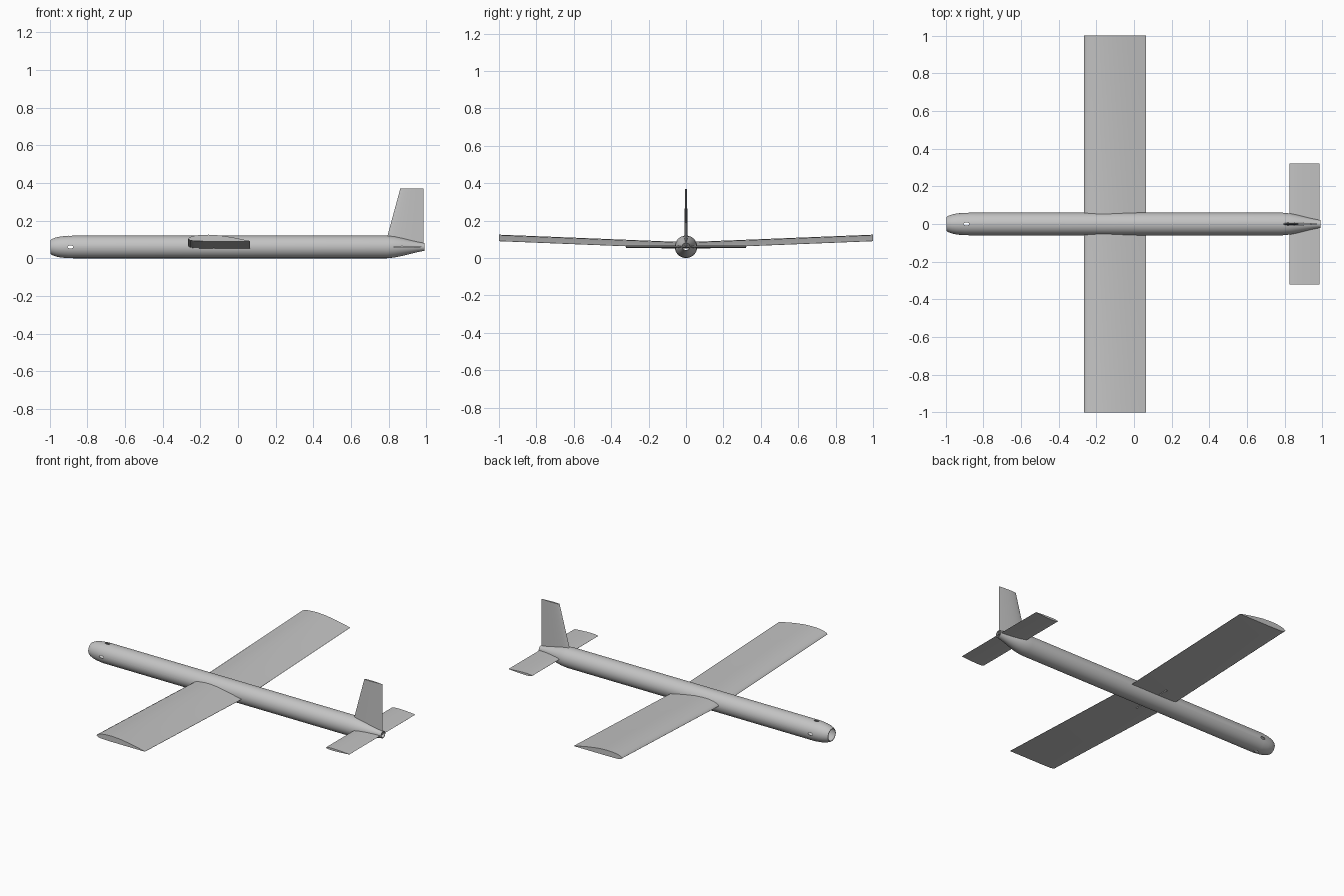
import bpy, bmesh
from math import cos, sin, pi, radians
from mathutils import Matrix

cube = bpy.data.objects.get("Cube")
if cube:
    bpy.data.objects.remove(cube, do_unlink=True)

grey = bpy.data.materials.new("light_grey")
grey.use_nodes = True
colour = (0.55, 0.55, 0.55, 1)
grey.diffuse_color = colour
grey.node_tree.nodes["Principled BSDF"].inputs["Base Color"].default_value = colour

AXIS_Z = 0.06   # height of the fuselage centreline


def finish(name, bm):
    bmesh.ops.recalc_face_normals(bm, faces=bm.faces)
    mesh = bpy.data.meshes.new(name)
    bm.to_mesh(mesh)
    bm.free()
    mesh.materials.append(grey)
    obj = bpy.data.objects.new(name, mesh)
    bpy.context.collection.objects.link(obj)
    return obj


def smooth(obj):
    bpy.ops.object.select_all(action='DESELECT')
    obj.select_set(True)
    bpy.context.view_layer.objects.active = obj
    bpy.ops.object.shade_smooth_by_angle(angle=radians(30))


def loft(name, loops, capped=True):
    """Skin closed loops; capped ends, or joined last to first."""
    bm = bmesh.new()
    rings = [[bm.verts.new(p) for p in loop] for loop in loops]
    pairs = list(zip(rings, rings[1:]))
    if capped:
        bm.faces.new(rings[0])
        bm.faces.new(rings[-1])
    else:
        pairs.append((rings[-1], rings[0]))
    for a, b in pairs:
        n = len(a)
        for i in range(n):
            j = (i + 1) % n
            bm.faces.new((a[i], a[j], b[j], b[i]))
    return finish(name, bm)


def symmetric_section(thickness, steps=14):
    """Streamlined section as (chord fraction, offset) pairs."""
    xs = [(1 - cos(pi * i / steps)) / 2 for i in range(steps + 1)]

    def half(x):
        return thickness * 5 * (0.2969 * x ** 0.5 - 0.126 * x - 0.3516 * x ** 2
                                + 0.2843 * x ** 3 - 0.1015 * x ** 4)
    return [(x, half(x)) for x in xs] + [(x, -half(x)) for x in xs[-1:0:-1]]


# Fuselage: hollow tube with rounded nose and tapered tail
outer = [(-0.995, 0.038), (-0.985, 0.044), (-0.965, 0.051), (-0.94, 0.056),
         (-0.90, 0.06), (0.79, 0.06), (0.83, 0.056), (0.87, 0.048),
         (0.91, 0.038), (0.95, 0.028), (0.975, 0.023), (0.99, 0.021)]
inner = [(x, r - 0.004) for x, r in reversed(outer)]
SIDES = 64
fuselage = loft("fuselage", [
    [(x, r * cos(2 * pi * i / SIDES), AXIS_Z + r * sin(2 * pi * i / SIDES))
     for i in range(SIDES)] for x, r in outer + inner], capped=False)

# Oval vent holes through the nose, sideways and vertically
cutters = []
for angle, axis in ((0, 'X'), (pi / 2, 'X')):
    bm = bmesh.new()
    bmesh.ops.create_cone(bm, cap_ends=True, segments=24, radius1=0.008,
                          radius2=0.008, depth=0.3)
    bmesh.ops.transform(bm, verts=bm.verts, matrix=(
        Matrix.Translation((-0.89, 0, AXIS_Z)) @ Matrix.Rotation(angle, 4, axis)
        @ Matrix.Diagonal((1.9, 1, 1, 1))))
    cutter = finish("vent_cutter", bm)
    cutter.hide_render = True
    cutters.append(cutter)
    mod = fuselage.modifiers.new("vent", 'BOOLEAN')
    mod.operation = 'DIFFERENCE'
    mod.solver = 'EXACT'
    mod.object = cutter
bpy.context.view_layer.update()
cut = fuselage.evaluated_get(bpy.context.evaluated_depsgraph_get())
cut_mesh = bpy.data.meshes.new_from_object(cut)
fuselage.modifiers.clear()
fuselage.data = cut_mesh
for cutter in cutters:
    bpy.data.objects.remove(cutter, do_unlink=True)
smooth(fuselage)

# Main wing: flat-bottomed section with slight dihedral
wing_section = [(0, .04), (.012, .056), (.05, .076), (.12, .093), (.22, .104),
                (.33, .106), (.5, .096), (.7, .066), (.85, .037), (1, .004),
                (1, 0), (.3, 0), (.1, .004), (.03, .016)]
CHORD = 0.33
smooth(loft("main_wing", [
    [(-0.265 + CHORD * u, y, 0.05 + 0.04 * abs(y) + CHORD * v)
     for u, v in wing_section] for y in (-1, 0, 1)]))

# Joiner rod linking the two wing halves
bm = bmesh.new()
bmesh.ops.create_cone(bm, cap_ends=True, segments=24, radius1=0.005,
                      radius2=0.005, depth=0.26)
bmesh.ops.transform(bm, verts=bm.verts, matrix=(
    Matrix.Translation((-0.13, 0, 0.056)) @ Matrix.Rotation(pi / 2, 4, 'X')))
smooth(finish("wing_joiner_rod", bm))

# Tailplane
smooth(loft("tailplane", [
    [(0.825 + 0.16 * u, y, AXIS_Z + v) for u, v in symmetric_section(0.013)]
    for y in (-0.322, 0.322)]))

# Swept fin: leading edge slopes back, trailing edge upright
smooth(loft("fin", [
    [(lead + (0.985 - lead) * u, v, z) for u, v in symmetric_section(thick)]
    for lead, z, thick in ((0.778, AXIS_Z, 0.018), (0.862, 0.37, 0.011))]))
